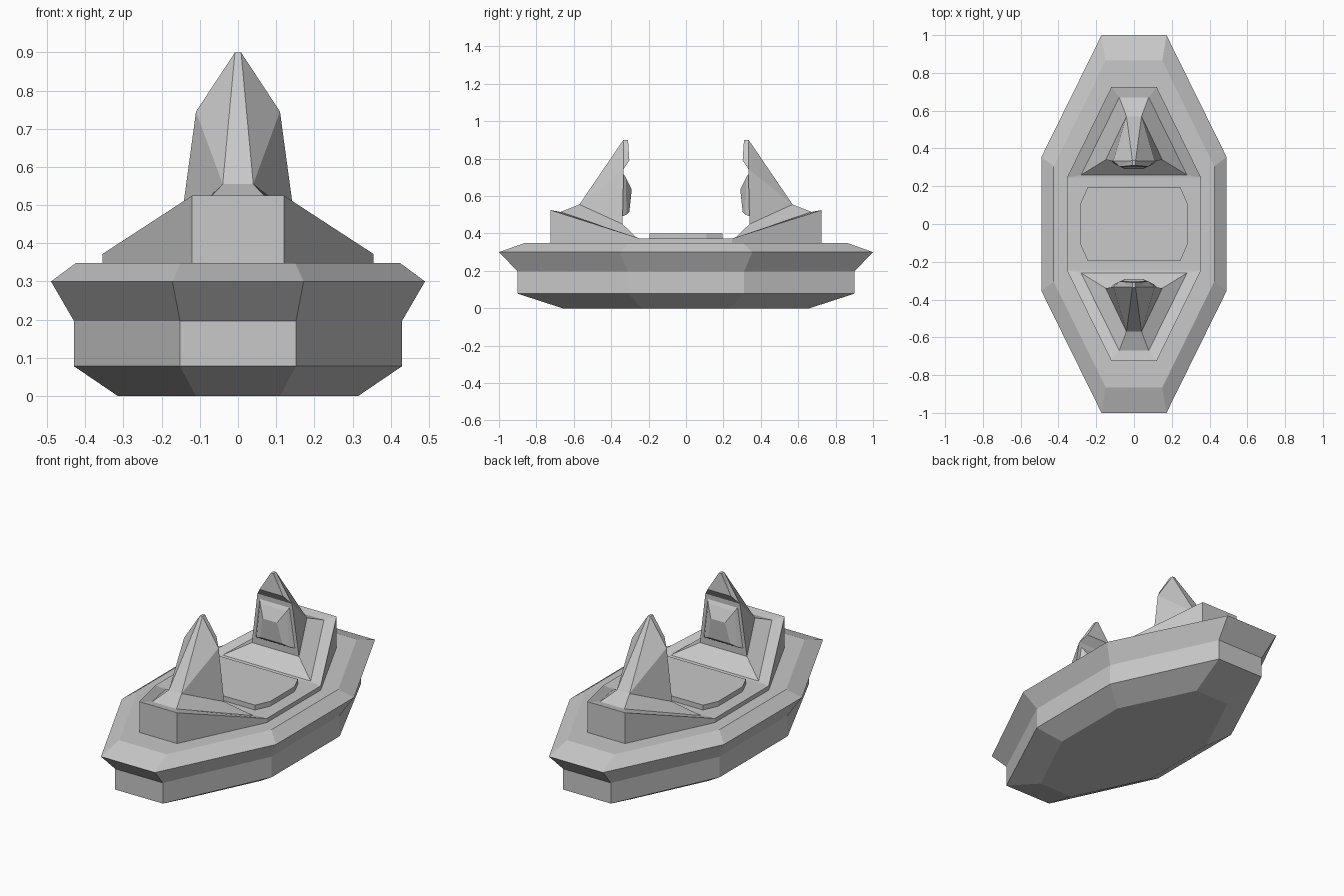
import bpy
import bmesh

cube = bpy.data.objects.get("Cube")
if cube:
    bpy.data.objects.remove(cube, do_unlink=True)

grey = bpy.data.materials.new("plain_grey")
grey.use_nodes = True
GREY = (0.58, 0.58, 0.58, 1)
grey.diffuse_color = GREY
grey.node_tree.nodes["Principled BSDF"].inputs["Base Color"].default_value = GREY


def finish(name, bm):
    bmesh.ops.recalc_face_normals(bm, faces=bm.faces)
    mesh = bpy.data.meshes.new(name)
    bm.to_mesh(mesh)
    bm.free()
    mesh.materials.append(grey)
    obj = bpy.data.objects.new(name, mesh)
    bpy.context.collection.objects.link(obj)
    return obj


def loft(name, rings):
    """Closed solid through rings of equal point count."""
    bm = bmesh.new()
    loops = [[bm.verts.new(p) for p in ring] for ring in rings]
    count = len(loops[0])
    for low, high in zip(loops, loops[1:]):
        for i in range(count):
            j = (i + 1) % count
            bm.faces.new((low[i], low[j], high[j], high[i]))
    bm.faces.new(loops[0][::-1])
    bm.faces.new(loops[-1])
    return finish(name, bm)


def octagon(side_x, side_y, end_x, end_y, z):
    quarter = [(side_x, side_y), (end_x, end_y)]
    half = quarter + [(-x, y) for x, y in quarter[::-1]]
    return [(x, y, z) for x, y in half] + [(-x, -y, z) for x, y in half]


def trapezoid(inner, outer, side):
    """Four points mirrored in x, with y multiplied by side."""
    (ax, ay, az), (bx, by, bz) = inner, outer
    return [(ax, ay * side, az), (bx, by * side, bz),
            (-bx, by * side, bz), (-ax, ay * side, az)]


def spire(name, side):
    """Pointed throne back, hooded on its inner side."""
    bm = bmesh.new()
    # back foot, back tip, front tip, hood lip, shoulder, inner foot
    profile = [(0.04, 0.57, 0.555), (0.008, 0.335, 0.90), (0.008, 0.31, 0.90),
               (0.075, 0.303, 0.79), (0.11, 0.333, 0.745), (0.15, 0.34, 0.45)]
    right = [bm.verts.new((x, y * side, z)) for x, y, z in profile]
    left = [bm.verts.new((-x, y * side, z)) for x, y, z in profile]
    for i in range(6):
        j = (i + 1) % 6
        bm.faces.new((right[i], right[j], left[j], left[i]))
    for row in (right, left):
        for a, b, c in ((0, 5, 4), (0, 4, 1), (1, 4, 3), (1, 3, 2)):
            bm.faces.new((row[a], row[b], row[c]))
    return finish(name, bm)


# Hull
loft("hull", [octagon(0.315, 0.235, 0.11, 0.66, 0),
              octagon(0.43, 0.31, 0.152, 0.90, 0.078),
              octagon(0.43, 0.31, 0.152, 0.90, 0.197),
              octagon(0.49, 0.355, 0.172, 1.0, 0.30),
              octagon(0.425, 0.305, 0.15, 0.865, 0.348)])

# Middle deck and the raised plate on it
loft("middle_deck", [[(x, y, z) for x, y in
                      ((0.355, -0.245), (0.355, 0.245), (-0.355, 0.245), (-0.355, -0.245))]
                     for z in (0.345, 0.372)])
loft("centre_plate", [octagon(0.283, 0.11, 0.245, 0.195, z) for z in (0.365, 0.40)])

# Sloped end platforms, spires and inner panels
for label, side in (("front", -1), ("back", 1)):
    loft(label + "_platform", [
        trapezoid((0.355, 0.245, 0.345), (0.12, 0.725, 0.345), side),
        trapezoid((0.355, 0.245, 0.372), (0.12, 0.725, 0.525), side),
        trapezoid((0.28, 0.26, 0.374), (0.078, 0.67, 0.515), side),
        trapezoid((0.15, 0.34, 0.45), (0.04, 0.57, 0.555), side)])
    spire(label + "_spire", side)
    loft(label + "_spire_panel", [
        trapezoid((0.13, 0.345, 0.49), (0.102, 0.345, 0.735), side),
        trapezoid((0.105, 0.318, 0.50), (0.085, 0.322, 0.70), side),
        trapezoid((0.07, 0.303, 0.515), (0.045, 0.29, 0.635), side)])
